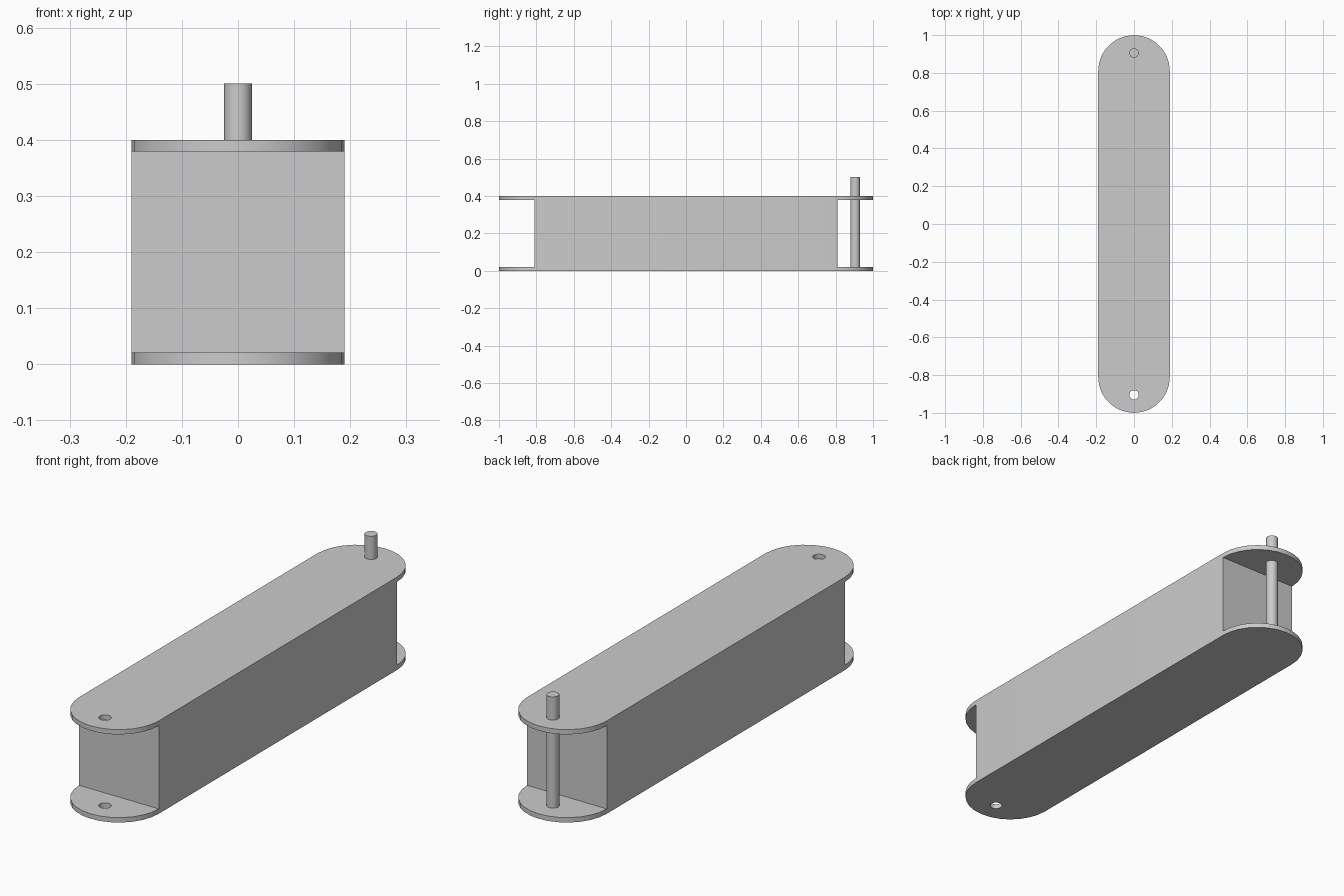
import bpy
import bmesh
import math

cube = bpy.data.objects.get("Cube")
if cube:
    bpy.data.objects.remove(cube, do_unlink=True)

HALF_WIDTH, END_Y = 0.19, 0.81      # rounded ends are centred at +-END_Y
HEIGHT, PLATE = 0.4, 0.021
PIN_Y, PIN_R, PIN_TOP = 0.905, 0.025, 0.5

grey = bpy.data.materials.new("plain grey")
grey.use_nodes = True
colour = (0.6, 0.6, 0.6, 1)
grey.diffuse_color = colour
grey.node_tree.nodes["Principled BSDF"].inputs["Base Color"].default_value = colour


def prism(name, outline, z0, z1):
    """Closed vertical extrusion of a counter-clockwise outline."""
    bm = bmesh.new()
    face = bm.faces.new([bm.verts.new((x, y, z0)) for x, y in outline])
    top = bmesh.ops.extrude_face_region(bm, geom=[face])["geom"]
    bmesh.ops.translate(bm, vec=(0, 0, z1 - z0),
                        verts=[v for v in top if isinstance(v, bmesh.types.BMVert)])
    bmesh.ops.recalc_face_normals(bm, faces=bm.faces)
    mesh = bpy.data.meshes.new(name)
    bm.to_mesh(mesh)
    bm.free()
    mesh.materials.append(grey)
    obj = bpy.data.objects.new(name, mesh)
    bpy.context.collection.objects.link(obj)
    return obj


def arc(cy, radius, start, sweep, steps):
    return [(radius * math.cos(start + sweep * i / steps),
             cy + radius * math.sin(start + sweep * i / steps))
            for i in range(steps + 1)]


def circle(cy, radius, sides=24):
    return arc(cy, radius, 0, math.tau, sides)[:-1]


def cut(target, cutter):
    mod = target.modifiers.new("cut", 'BOOLEAN')
    mod.operation, mod.solver, mod.object = 'DIFFERENCE', 'EXACT', cutter
    bpy.context.view_layer.objects.active = target
    bpy.ops.object.modifier_apply(modifier=mod.name)
    bpy.data.objects.remove(cutter, do_unlink=True)


# Link body: long block with rounded ends
outline = (arc(END_Y, HALF_WIDTH, 0, math.pi, 14)
           + arc(-END_Y, HALF_WIDTH, math.pi, math.pi, 14))
link = prism("link_body", outline, 0, HEIGHT)

# Open slot at each end, leaving a thin plate above and below
for side in (-1, 1):
    y0, y1 = sorted((side * END_Y, side * 1.2))
    slot = prism("slot_cutter", [(-0.4, y0), (0.4, y0), (0.4, y1), (-0.4, y1)],
                 PLATE, HEIGHT - PLATE)
    cut(link, slot)

# Pin hole through both front plates
cut(link, prism("hole_cutter", circle(-PIN_Y, PIN_R), -0.1, HEIGHT + 0.1))

# Hinge pin standing on the lower back plate
pin = prism("hinge_pin", circle(PIN_Y, PIN_R), PLATE / 2, PIN_TOP)

bpy.ops.object.select_all(action='DESELECT')
for obj in (link, pin):
    obj.select_set(True)
bpy.context.view_layer.objects.active = link
bpy.ops.object.shade_smooth_by_angle(angle=math.radians(30))
